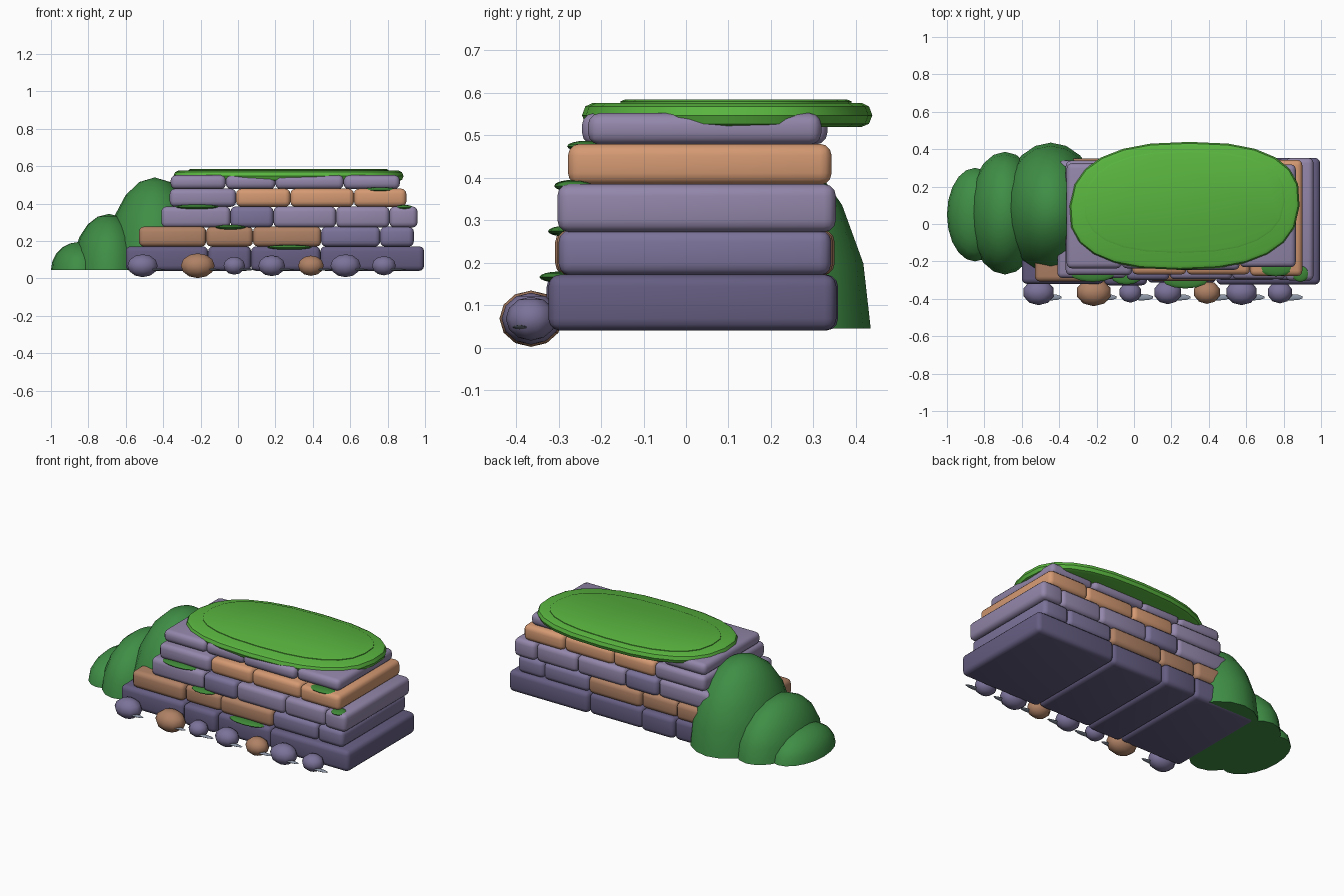
import bpy, bmesh, math

if "Cube" in bpy.data.objects:
    bpy.data.objects.remove(bpy.data.objects["Cube"])

def mat(name, rgb):
    m = bpy.data.materials.new(name)
    m.diffuse_color = (*rgb, 1)
    m.use_nodes = True
    m.node_tree.nodes["Principled BSDF"].inputs["Base Color"].default_value = m.diffuse_color
    return m

DARK = mat("dark_stone", (0.13, 0.11, 0.22))
MID = mat("mid_stone", (0.20, 0.17, 0.32))
LIGHT = mat("light_stone", (0.29, 0.24, 0.40))
TAN = mat("tan_stone", (0.66, 0.32, 0.17))
BROWN = mat("brown_stone", (0.43, 0.22, 0.13))
GRASS = mat("grass", (0.10, 0.46, 0.05))
MOSS = mat("moss", (0.05, 0.25, 0.04))
BUSH = mat("bush", (0.05, 0.27, 0.06))
RIPPLE = mat("ripple", (0.28, 0.32, 0.40))

def finish(bm, name, material, angle=40):
    bmesh.ops.recalc_face_normals(bm, faces=bm.faces)
    me = bpy.data.meshes.new(name)
    bm.to_mesh(me)
    bm.free()
    ob = bpy.data.objects.new(name, me)
    bpy.context.collection.objects.link(ob)
    me.materials.append(material)
    bpy.ops.object.select_all(action='DESELECT')
    ob.select_set(True)
    bpy.context.view_layer.objects.active = ob
    bpy.ops.object.shade_smooth_by_angle(angle=math.radians(angle))
    return ob

def brick(name, x0, x1, y0, y1, z0, z1, material):
    bm = bmesh.new()
    bmesh.ops.create_cube(bm, size=1)
    for v in bm.verts:
        v.co = ((x0 + x1) / 2 + v.co.x * (x1 - x0), (y0 + y1) / 2 + v.co.y * (y1 - y0),
                (z0 + z1) / 2 + v.co.z * (z1 - z0))
    bmesh.ops.bevel(bm, geom=bm.edges[:], offset=0.028, segments=3, profile=0.5, affect='EDGES')
    finish(bm, name, material)

def ellipsoid(name, c, r, material, u=12, v=8, dome=False):
    bm = bmesh.new()
    bmesh.ops.create_uvsphere(bm, u_segments=u, v_segments=v, radius=1)
    if dome:
        # keep the upper half and close it with a flat base
        bmesh.ops.delete(bm, geom=[w for w in bm.verts if w.co.z < -0.01], context='VERTS')
        bmesh.ops.holes_fill(bm, edges=[e for e in bm.edges if e.is_boundary], sides=0)
    for w in bm.verts:
        w.co = [c[i] + r[i] * w.co[i] for i in range(3)]
    finish(bm, name, material, 60)

def rounded_slab(name, c, rx, ry, rings, material, n=24, power=2.5):
    # stacked superellipse rings, each (inset, z)
    bm = bmesh.new()
    loops = []
    for inset, z in rings:
        loop = []
        for i in range(n):
            a = 2 * math.pi * i / n
            ca, sa = math.cos(a), math.sin(a)
            x = math.copysign(abs(ca) ** (2 / power), ca) * (rx - inset)
            y = math.copysign(abs(sa) ** (2 / power), sa) * (ry - inset)
            loop.append(bm.verts.new((c[0] + x + 0.08 * y, c[1] + y, z)))
        loops.append(loop)
    for a, b in zip(loops, loops[1:]):
        for i in range(n):
            j = (i + 1) % n
            bm.faces.new((a[i], a[j], b[j], b[i]))
    bm.faces.new(loops[0])
    bm.faces.new(loops[-1])
    finish(bm, name, material)

# Stone courses: z range, joints along x, tint of each block, front and back y
courses = [
    (0.04, 0.172, [-0.6, -0.16, 0.07, 0.44, 0.995], [DARK] * 4, -0.32, 0.35),
    (0.17, 0.277, [-0.53, -0.17, 0.08, 0.445, 0.76, 0.94], [BROWN, BROWN, BROWN, MID, MID], -0.30, 0.342),
    (0.272, 0.385, [-0.41, -0.04, 0.19, 0.525, 0.81, 0.96], [LIGHT, MID, LIGHT, LIGHT, LIGHT], -0.295, 0.345),
    (0.383, 0.48, [-0.365, -0.01, 0.28, 0.62, 0.90], [LIGHT, TAN, TAN, TAN], -0.27, 0.335),
    (0.478, 0.552, [-0.36, -0.065, 0.2, 0.565, 0.865], [LIGHT] * 4, -0.237, 0.325),
]
for r, (z0, z1, xs, tints, y0, y1) in enumerate(courses):
    for i, tint in enumerate(tints):
        d = (0.0, 0.008, -0.006, 0.004, 0.0)[(i + r) % 5]
        brick(f"brick_{r + 1}_{i + 1}", xs[i], xs[i + 1], y0 - d, y1 + d, z0, z1, tint)

# Grass cap with a slightly raised centre
rounded_slab("grass_cap", (0.27, 0.097), 0.615, 0.342,
             [(0.025, 0.52), (0.008, 0.527), (0, 0.547), (0.008, 0.568), (0.025, 0.576)], GRASS)
rounded_slab("grass_cap_centre", (0.27, 0.118), 0.535, 0.272,
             [(0, 0.56), (0, 0.58), (0.01, 0.584)], GRASS)

# Moss patches lying on the course ledges
for i, (x, y, z, rx) in enumerate([(-0.22, -0.265, 0.382, 0.12), (-0.04, -0.28, 0.274, 0.082),
                                   (0.275, -0.30, 0.166, 0.12), (0.76, -0.235, 0.474, 0.092),
                                   (0.89, -0.265, 0.38, 0.045)]):
    ellipsoid(f"moss_patch_{i + 1}", (x, y, z), (rx, 0.045, 0.013), MOSS)

# Row of pebbles along the front, each with a thin ripple
for i, (x, r, m) in enumerate([(-0.51, 0.085, MID), (-0.215, 0.095, BROWN), (-0.02, 0.06, MID),
                               (0.18, 0.075, MID), (0.39, 0.072, BROWN), (0.575, 0.085, MID),
                               (0.78, 0.067, MID)]):
    s = 0.02 + r * 0.53
    ellipsoid(f"pebble_{i + 1}", (x, -0.365, 0.068), (r, s + 0.004, s - 0.004), m, 10, 6)
    ellipsoid(f"ripple_{i + 1}", (x + 0.06, -0.392, 0.048), (0.065, 0.017, 0.005), RIPPLE, 10, 6)

# Bushes: three overlapping flat-based domes
for name, c, r in [("large_bush", (-0.445, 0.082), (0.265, 0.353, 0.495)),
                   ("medium_bush", (-0.69, 0.058), (0.195, 0.328, 0.30)),
                   ("small_bush", (-0.85, 0.05), (0.15, 0.25, 0.15))]:
    ellipsoid(name, (*c, 0.045), r, BUSH, 20, 10, dome=True)
